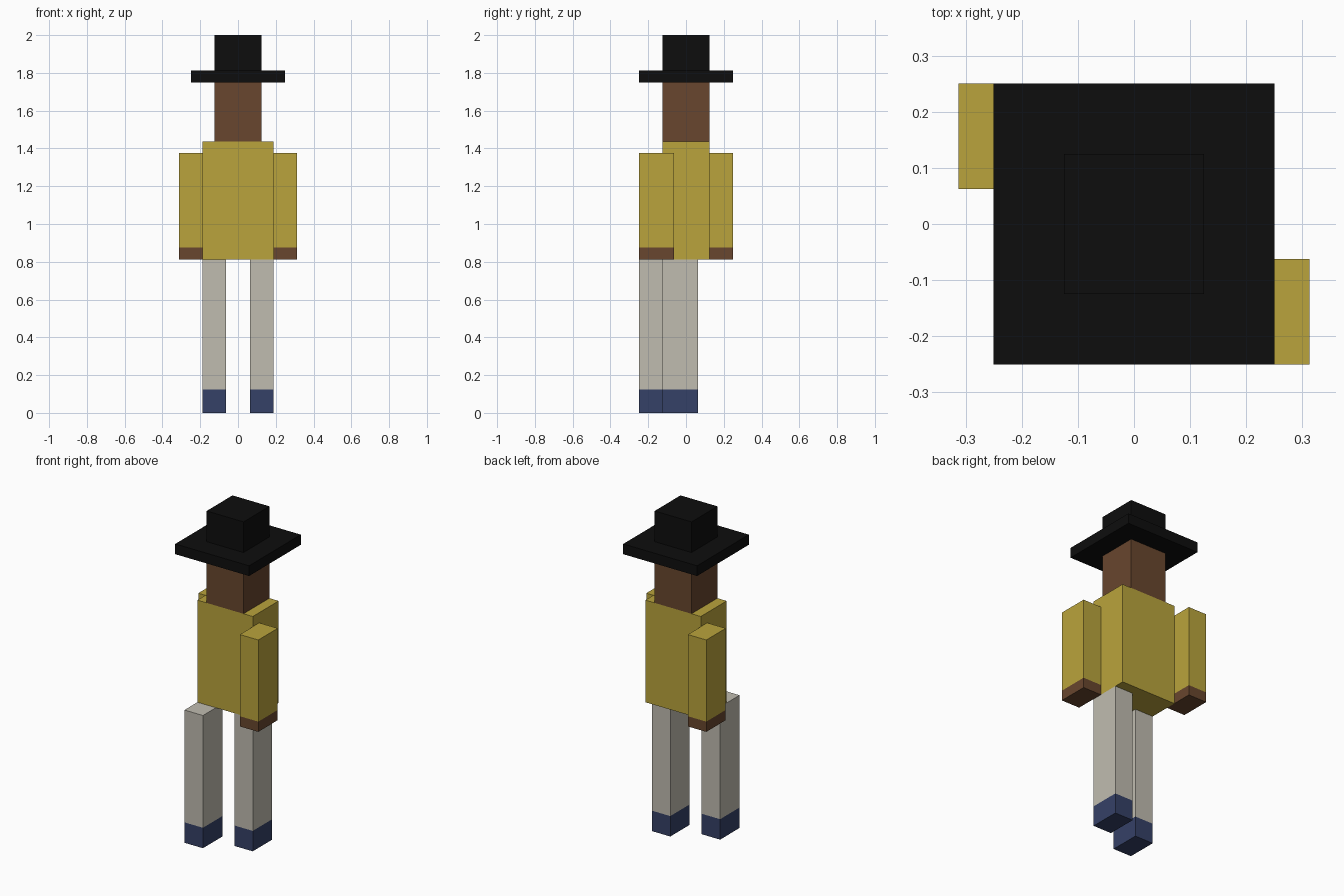
import bpy
import bmesh

cube = bpy.data.objects.get("Cube")
if cube:
    bpy.data.objects.remove(cube, do_unlink=True)

U = 1 / 16  # block unit


def srgb(r, g, b):
    def lin(c):
        c /= 255
        return c / 12.92 if c <= 0.04045 else ((c + 0.055) / 1.055) ** 2.4
    return (lin(r), lin(g), lin(b), 1.0)


def material(name, rgb):
    m = bpy.data.materials.new(name)
    m.use_nodes = True
    colour = srgb(*rgb)
    m.diffuse_color = colour
    bsdf = next(n for n in m.node_tree.nodes if n.type == 'BSDF_PRINCIPLED')
    bsdf.inputs["Base Color"].default_value = colour
    bsdf.inputs["Roughness"].default_value = 0.9
    return m


hat_black = material("hat black", (13, 13, 13))
skin_brown = material("skin brown", (104, 70, 46))
shirt_yellow = material("shirt yellow", (186, 164, 60))
trouser_grey = material("trouser grey", (192, 188, 176))
shoe_blue = material("shoe blue", (53, 65, 103))


def block(name, x, y, z, mat, end_mat=None, end_height=0):
    """Box from ranges in block units; the lowest end_height can have its own colour."""
    bm = bmesh.new()
    bmesh.ops.create_cube(bm, size=1)
    for v in bm.verts:
        v.co = [r[0 if c < 0 else 1] * U for c, r in zip(v.co, (x, y, z))]
    if end_mat:
        cut = (z[0] + end_height) * U
        bmesh.ops.bisect_plane(bm, geom=bm.verts[:] + bm.edges[:] + bm.faces[:],
                               plane_co=(0, 0, cut), plane_no=(0, 0, 1))
        for f in bm.faces:
            f.material_index = int(f.calc_center_median().z < cut)
    bmesh.ops.recalc_face_normals(bm, faces=bm.faces[:])
    mesh = bpy.data.meshes.new(name)
    bm.to_mesh(mesh)
    bm.free()
    for m in (mat, end_mat):
        if m:
            mesh.materials.append(m)
    obj = bpy.data.objects.new(name, mesh)
    bpy.context.collection.objects.link(obj)
    return obj


# Hat, head and torso
block("hat_crown", (-2, 2), (-2, 2), (29, 32), hat_black)
block("hat_brim", (-4, 4), (-4, 4), (28, 29), hat_black)
block("head", (-2, 2), (-2, 2), (23, 28), skin_brown)
block("torso", (-3, 3), (-2, 2), (13, 23), shirt_yellow)

# Limbs in mid-stride: left arm and right leg are forward
for side, s, arm_y, leg_y in (("left", 1, -4, -2), ("right", -1, 1, -4)):
    block(side + "_arm", sorted((3 * s, 5 * s)), (arm_y, arm_y + 3), (13, 22),
          shirt_yellow, skin_brown, 1)
    block(side + "_leg", sorted((1 * s, 3 * s)), (leg_y, leg_y + 3), (0, 13),
          trouser_grey, shoe_blue, 2)
